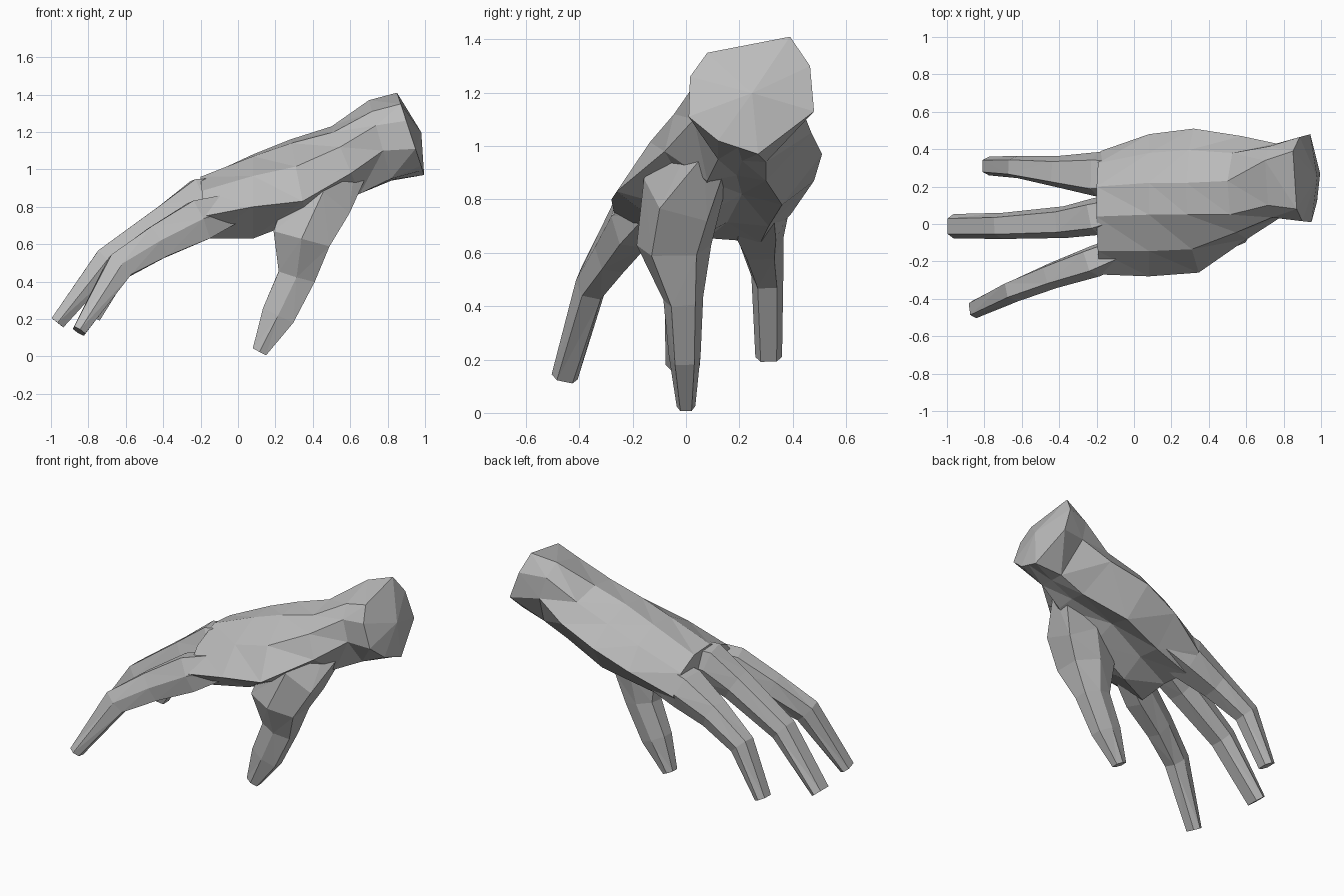
import bpy, bmesh
from mathutils import Vector

cube = bpy.data.objects.get("Cube")
if cube:
    bpy.data.objects.remove(cube)

skin = bpy.data.materials.new("plain grey")
skin.use_nodes = True
grey = (0.5, 0.5, 0.5, 1)
skin.diffuse_color = grey
skin.node_tree.nodes["Principled BSDF"].inputs["Base Color"].default_value = grey


def loft(name, rings, bulge=0):
    """Bridge equal rings into a closed flat-shaded solid; bulge domes the first cap along x."""
    bm = bmesh.new()
    loops = [[bm.verts.new(p) for p in ring] for ring in rings]
    count = len(loops[0])
    for a, b in zip(loops, loops[1:]):
        for i in range(count):
            j = (i + 1) % count
            bm.faces.new((a[i], a[j], b[j], b[i]))
    cap = bm.faces.new(loops[0])
    bm.faces.new(loops[-1])
    if bulge:
        dome = bmesh.ops.poke(bm, faces=[cap])
        dome["verts"][0].co.x += bulge
    bmesh.ops.triangulate(bm, faces=bm.faces[:])
    bmesh.ops.recalc_face_normals(bm, faces=bm.faces[:])
    mesh = bpy.data.meshes.new(name)
    bm.to_mesh(mesh)
    bm.free()
    mesh.materials.append(skin)
    obj = bpy.data.objects.new(name, mesh)
    bpy.context.collection.objects.link(obj)
    return obj


def palm_ring(x, lean, hollow, thumb_side, top_a, top_b, outer_side, low_b, low_a):
    """Nine-sided slanted slice with bulged shoulders and a hollow underside."""
    def middle(a, b, out, up):
        return (a[0] + b[0]) / 2 + out, (a[1] + b[1]) / 2 + up
    outline = [thumb_side, middle(thumb_side, top_a, -.03, .03), top_a, top_b,
               middle(top_b, outer_side, .03, .03), outer_side,
               low_b, middle(low_b, low_a, 0, hollow), low_a]
    return [(x + lean * (top_b[1] - z), y, z) for y, z in outline]


def digit(name, joints):
    """Six-sided tube through joints given as (centre, width, thickness)."""
    centres = [Vector(c) for c, w, h in joints]
    outline = [(-.5, 0), (-.32, .5), (.32, .5), (.5, 0), (.3, -.5), (-.3, -.5)]
    rings = []
    for i, (c, w, h) in enumerate(joints):
        c = Vector(c)
        before = (c - centres[max(i - 1, 0)]).normalized()
        after = (centres[min(i + 1, len(joints) - 1)] - c).normalized()
        along = (before + after).normalized()
        side = Vector((0, 1, 0))
        side = (side - along * side.dot(along)).normalized()
        up = side.cross(along)
        rings.append([c + side * w * s + up * h * u for s, u in outline])
    return loft(name, rings)


# Wrist and palm, from the cut end to the knuckles
hand = loft("hand", [
    palm_ring(.85, .33, 0, (.01, 1.11), (.08, 1.35), (.39, 1.41), (.48, 1.13), (.27, .97), (.12, 1.02)),
    palm_ring(.7, .28, 0, (.03, 1.1), (.1, 1.31), (.34, 1.37), (.43, 1.15), (.3, .94), (.12, .95)),
    palm_ring(.5, .42, .02, (-.08, .98), (.05, 1.2), (.23, 1.23), (.47, 1.05), (.3, .87), (.08, .87)),
    palm_ring(.28, .2, .06, (-.26, .83), (.05, 1.14), (.22, 1.16), (.51, .97), (.36, .78), (.06, .74)),
    palm_ring(.08, 0, .05, (-.28, .8), (.05, 1.07), (.22, 1.08), (.48, .87), (.31, .7), (0, .63)),
    palm_ring(-.2, .1, .02, (-.27, .75), (.04, .96), (.2, .95), (.39, .74), (.28, .64), (-.12, .63)),
], bulge=.06)

# Fingers and thumb, from buried root to tip
digits = [
    digit("first_finger", [((.02, -.1, .81), .14, .14), ((-.21, -.2, .725), .17, .22),
                           ((-.43, -.275, .61), .14, .18), ((-.63, -.355, .485), .12, .15),
                           ((-.85, -.455, .135), .1, .07)]),
    digit("middle_finger", [((.02, .1, .87), .16, .18), ((-.2, .04, .835), .2, .23),
                            ((-.37, .01, .73), .17, .18), ((-.7, -.01, .515), .14, .14),
                            ((-.965, -.012, .18), .13, .08)]),
    digit("outer_finger", [((.03, .27, .82), .2, .2), ((-.19, .265, .75), .24, .22),
                           ((-.4, .28, .65), .17, .17), ((-.62, .305, .515), .12, .14),
                           ((-.775, .31, .21), .1, .08)]),
    digit("thumb", [((.6, .11, 1.02), .16, .2), ((.43, -.01, .84), .31, .36),
                    ((.34, -.045, .63), .28, .31), ((.315, -.01, .43), .15, .2),
                    ((.215, -.005, .22), .12, .18), ((.115, 0, .025), .07, .08)]),
]

# Merge everything into one continuous skin
bpy.context.view_layer.objects.active = hand
for part in digits:
    union = hand.modifiers.new("join " + part.name, "BOOLEAN")
    union.operation = "UNION"
    union.solver = "EXACT"
    union.object = part
    bpy.ops.object.modifier_apply(modifier=union.name)
    bpy.data.objects.remove(part)
